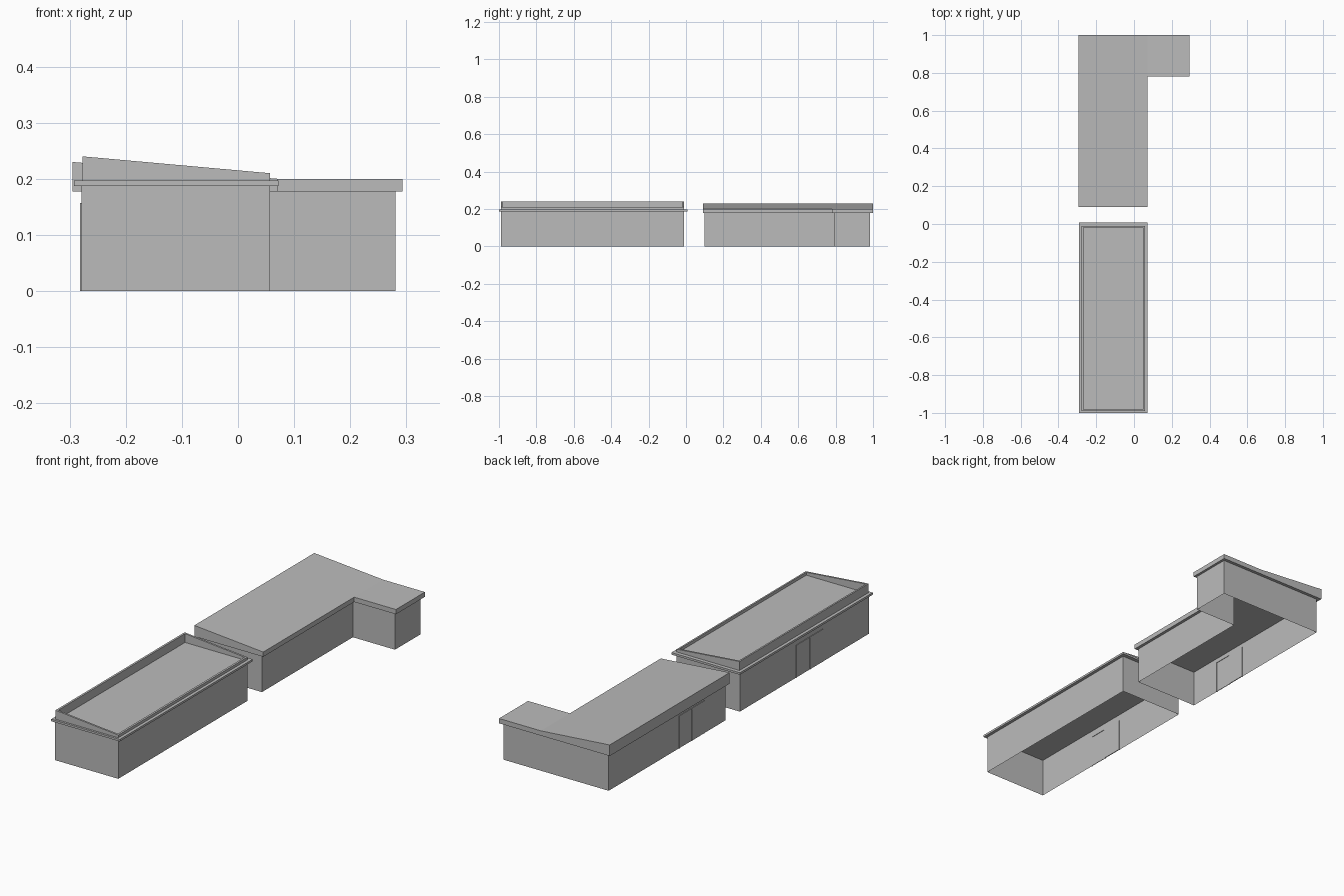
import bpy, bmesh

if "Cube" in bpy.data.objects:
    bpy.data.objects.remove(bpy.data.objects["Cube"])

mat = bpy.data.materials.new("plain grey")
mat.diffuse_color = (0.5, 0.5, 0.5, 1)
mat.use_nodes = True
mat.node_tree.nodes["Principled BSDF"].inputs["Base Color"].default_value = mat.diffuse_color


def finish(name, bm, recalc=True):
    if recalc:
        bmesh.ops.recalc_face_normals(bm, faces=bm.faces)
    me = bpy.data.meshes.new(name)
    bm.to_mesh(me)
    bm.free()
    me.materials.append(mat)
    ob = bpy.data.objects.new(name, me)
    bpy.context.collection.objects.link(ob)
    return ob


def rect(x0, x1, y0, y1):
    return [(x0, y0), (x1, y0), (x1, y1), (x0, y1)]


def walls(name, outline, h):
    # open shell of single-sheet walls, counter-clockwise outline
    bm = bmesh.new()
    lo = [bm.verts.new((x, y, 0)) for x, y in outline]
    hi = [bm.verts.new((x, y, h)) for x, y in outline]
    n = len(outline)
    for i in range(n):
        j = (i + 1) % n
        bm.faces.new((lo[i], lo[j], hi[j], hi[i]))
    return finish(name, bm, False)


def box(name, x0, x1, y0, y1, z0, z1):
    bm = bmesh.new()
    bmesh.ops.create_cube(bm, size=1)
    for v in bm.verts:
        v.co = (x1 if v.co.x > 0 else x0, y1 if v.co.y > 0 else y0,
                z1 if v.co.z > 0 else z0)
    return finish(name, bm)


def sliding_door(name, y0, ym, y1):
    # outer leaf stands proud of the wall, inner leaf sits behind it
    h, f = 0.157, 0.004
    box(name + "_outer_leaf", WX - 0.002, WX + 0.001, y0, ym, 0.001, h)
    box(name + "_inner_leaf", WX - 0.001, WX + 0.003, ym, y1, 0.001, h)
    for i, y in enumerate((y0, ym - f / 2, y1 - f)):
        box(f"{name}_post_{i}", WX - 0.003, WX + 0.003, y, y + f, 0, h)
    box(name + "_head", WX - 0.003, WX + 0.003, y0, y1, h - f, h)


WX = -0.279   # left wall plane
EX = 0.057    # right wall plane

# Front building: walls, flat roof slab with projecting ledge
walls("front_walls", rect(WX, EX, -0.99, -0.01), 0.187)
box("front_roof_ledge", -0.292, 0.072, -1.0, 0.008, 0.187, 0.197)

# Sloping parapet around the front roof
bm = bmesh.new()
t = 0.009


def slope(x):
    return 0.24 + (x + 0.277) * (0.21 - 0.24) / 0.334


outer = rect(-0.277, EX, -0.99, -0.01)
inner = rect(-0.277 + t, EX - t, -0.99 + t, -0.01 - t)
rings = [[bm.verts.new((x, y, slope(x) if top else 0.197)) for x, y in loop]
         for loop, top in ((outer, 0), (outer, 1), (inner, 1), (inner, 0))]
for a, b in zip(rings, rings[1:]):
    for i in range(4):
        j = (i + 1) % 4
        bm.faces.new((a[i], a[j], b[j], b[i]))
finish("front_parapet", bm, False)

# Back building: L-shaped walls
walls("back_walls", [(WX, 0.10), (EX, 0.10), (EX, 0.79), (0.281, 0.79),
                     (0.281, 0.985), (WX, 0.985)], 0.177)

# L-shaped roof: sloping over the main block, flat over the wing
bm = bmesh.new()
X0, X1, X2, Y0, Y1, Y2 = -0.295, 0.071, 0.293, 0.09, 0.78, 1.0
plan = [(X0, Y0), (X1, Y0), (X1, Y1), (X2, Y1), (X2, Y2), (X1, Y2), (X0, Y2)]
lo = [bm.verts.new((x, y, 0.177)) for x, y in plan]
hi = [bm.verts.new((x, y, 0.23 if x == X0 else 0.2)) for x, y in plan]
for i in range(7):
    j = (i + 1) % 7
    bm.faces.new((lo[i], lo[j], hi[j], hi[i]))
for ring in (lo, hi):
    bm.faces.new([ring[k] for k in (0, 1, 2, 5, 6)])
    bm.faces.new([ring[k] for k in (2, 3, 4, 5)])
finish("back_roof", bm)

# Sliding doors in the left walls
sliding_door("front_door", -0.637, -0.54, -0.437)
sliding_door("back_door", 0.262, 0.357, 0.452)
